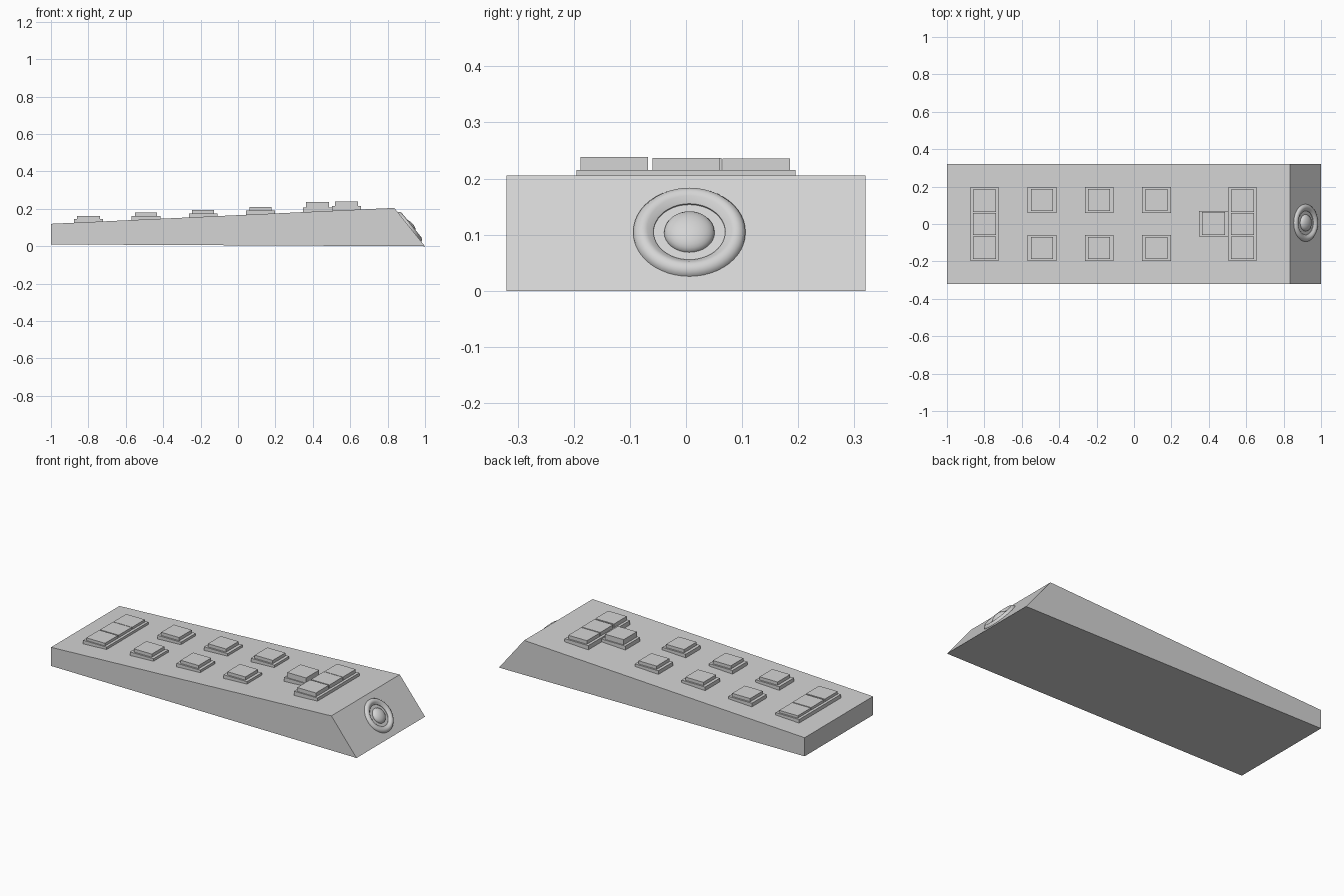
import bpy, bmesh, math
from mathutils import Matrix

if "Cube" in bpy.data.objects:
    bpy.data.objects.remove(bpy.data.objects["Cube"])

grey = bpy.data.materials.new("light_grey")
grey.diffuse_color = (0.66, 0.66, 0.66, 1)
grey.use_nodes = True
grey.node_tree.nodes["Principled BSDF"].inputs["Base Color"].default_value = grey.diffuse_color


def make(name, bm, smooth=False):
    bmesh.ops.recalc_face_normals(bm, faces=bm.faces[:])
    me = bpy.data.meshes.new(name)
    bm.to_mesh(me)
    bm.free()
    me.materials.append(grey)
    ob = bpy.data.objects.new(name, me)
    bpy.context.collection.objects.link(ob)
    if smooth:
        bpy.context.view_layer.objects.active = ob
        ob.select_set(True)
        bpy.ops.object.shade_smooth_by_angle(angle=math.radians(50))
        ob.select_set(False)
    return ob


def box(name, x0, x1, y0, y1, z0, z1):
    bm = bmesh.new()
    bmesh.ops.create_cube(bm, size=1)
    for v in bm.verts:
        v.co = ((x0 + x1) / 2 + v.co.x * (x1 - x0),
                (y0 + y1) / 2 + v.co.y * (y1 - y0),
                (z0 + z1) / 2 + v.co.z * (z1 - z0))
    return make(name, bm)


def surface(x):
    return 0.12 + (x + 1) * 0.0464


# wedge body with slanted nose, extruded across y
bm = bmesh.new()
profile = [(-1, 0.01), (1, 0), (0.835, 0.205), (-1, 0.12)]
face = bm.faces.new([bm.verts.new((x, -0.32, z)) for x, z in profile])
ext = bmesh.ops.extrude_face_region(bm, geom=[face])
verts = [g for g in ext["geom"] if isinstance(g, bmesh.types.BMVert)]
bmesh.ops.translate(bm, verts=verts, vec=(0, 0.64, 0))
make("body", bm)

# triple button banks at both ends
for name, x, top, rise in (("rear", -0.80, 0.147, 0.016), ("front", 0.58, 0.215, 0.023)):
    base = surface(x) - 0.012
    box(name + "_bank_plate", x - 0.077, x + 0.077, -0.195, 0.195, base, top)
    for i, y in enumerate((-0.128, 0.0, 0.125)):
        box(f"{name}_bank_button_{i}", x - 0.061, x + 0.061, y - 0.06, y + 0.06,
            base, top + rise - 0.001 * i)

# extra button in front of the nose bank
box("centre_button_plate", 0.348, 0.503, -0.066, 0.07, 0.17, 0.206)
box("centre_button", 0.364, 0.487, -0.06, 0.063, 0.17, 0.237)

# two rows of single buttons
for i, x in enumerate((-0.492, -0.186, 0.12)):
    s = surface(x)
    for side, y in (("right", -0.128), ("left", 0.128)):
        box(f"{side}_button_plate_{i}", x - 0.077, x + 0.077, y - 0.069, y + 0.069,
            s - 0.012, s + 0.018)
        box(f"{side}_button_{i}", x - 0.059, x + 0.059, y - 0.059, y + 0.059,
            s, s + 0.037)

# nose lens: ring and dome, turned to the slanted face
place = (Matrix.Translation((0.9165, 0.006, 0.1035))
         @ Matrix.Rotation(math.atan2(0.205, 0.165), 4, 'Y'))
ring = [(0.1, -0.006), (0.1, 0.003), (0.094, 0.011), (0.084, 0.015),
        (0.075, 0.012), (0.064, 0.003), (0.064, -0.006)]
n = 48
bm = bmesh.new()
rows = [[bm.verts.new(place @ Matrix.Rotation(2 * math.pi * k / n, 4, 'Z')
                      @ Matrix.Translation((r, 0, h)).translation)
         for k in range(n)] for r, h in ring]
for j in range(len(rows)):
    a, b = rows[j], rows[(j + 1) % len(rows)]
    for k in range(n):
        m = (k + 1) % n
        bm.faces.new((a[k], a[m], b[m], b[k]))
make("lens_ring", bm, True)

bm = bmesh.new()
bmesh.ops.create_uvsphere(bm, u_segments=32, v_segments=16, radius=1,
                          matrix=place @ Matrix.Diagonal((0.045, 0.045, 0.024, 1)))
make("lens_dome", bm, True)
